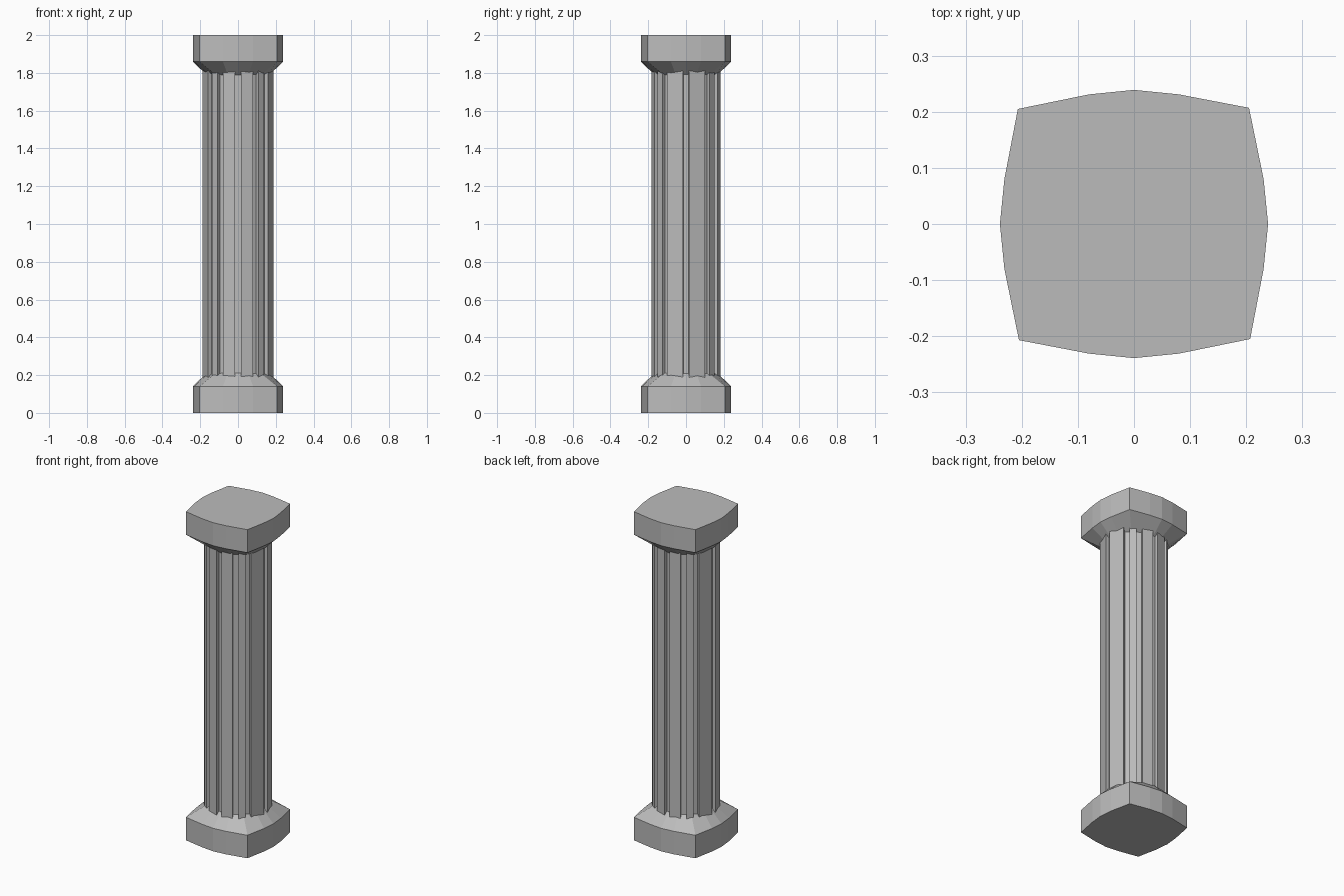
import bpy, bmesh
from math import sin, cos, radians

cube = bpy.data.objects.get("Cube")
if cube:
    bpy.data.objects.remove(cube)

stone = bpy.data.materials.new("grey stone")
stone.use_nodes = True
colour = (0.5, 0.5, 0.5, 1)
stone.diffuse_color = colour
stone.node_tree.nodes["Principled BSDF"].inputs["Base Color"].default_value = colour


def loft(name, rings):
    """Skin a closed solid through matching rings of points."""
    bm = bmesh.new()
    loops = [[bm.verts.new(p) for p in ring] for ring in rings]
    n = len(loops[0])
    for a, b in zip(loops, loops[1:]):
        for i in range(n):
            j = (i + 1) % n
            bm.faces.new((a[i], a[j], b[j], b[i]))
    bm.faces.new(loops[0])
    bm.faces.new(loops[-1])
    bmesh.ops.recalc_face_normals(bm, faces=bm.faces)
    mesh = bpy.data.meshes.new(name)
    bm.to_mesh(mesh)
    bm.free()
    mesh.materials.append(stone)
    obj = bpy.data.objects.new(name, mesh)
    bpy.context.collection.objects.link(obj)
    return obj


# Bowed square outline of the end blocks: one side turned four times
side = [(0.207, -0.205), (0.231, -0.08), (0.239, 0), (0.231, 0.08)]
outline = []
for turn in range(4):
    outline += side
    side = [(-y, x) for x, y in side]

# Round neck ring matching the outline, ending inside the shaft
neck = []
for x, y in outline:
    r = (x * x + y * y) ** 0.5
    neck.append((x / r * 0.165, y / r * 0.165))


# Base and capital, each a block with a sloping shoulder
def end_block(name, heights):
    loft(name, [[(x, y, z) for x, y in ring]
                for ring, z in zip((outline, outline, neck), heights)])


end_block("base", (0, 0.14, 0.212))
end_block("capital", (2, 1.86, 1.788))

# Fluted shaft: flat ridges between twelve narrow grooves
grooves = [0, 30, 52, 90, 128, 150]
grooves += [a + 180 for a in grooves]
section = []
for angle in grooves:
    for offset, r in ((-5, 0.188), (-5, 0.168), (5, 0.168), (5, 0.188)):
        a = radians(angle + offset - 90)
        section.append((r * cos(a), r * sin(a) * 0.975))
loft("fluted_shaft", [[(x, y, z) for x, y in section] for z in (0.15, 1.85)])
